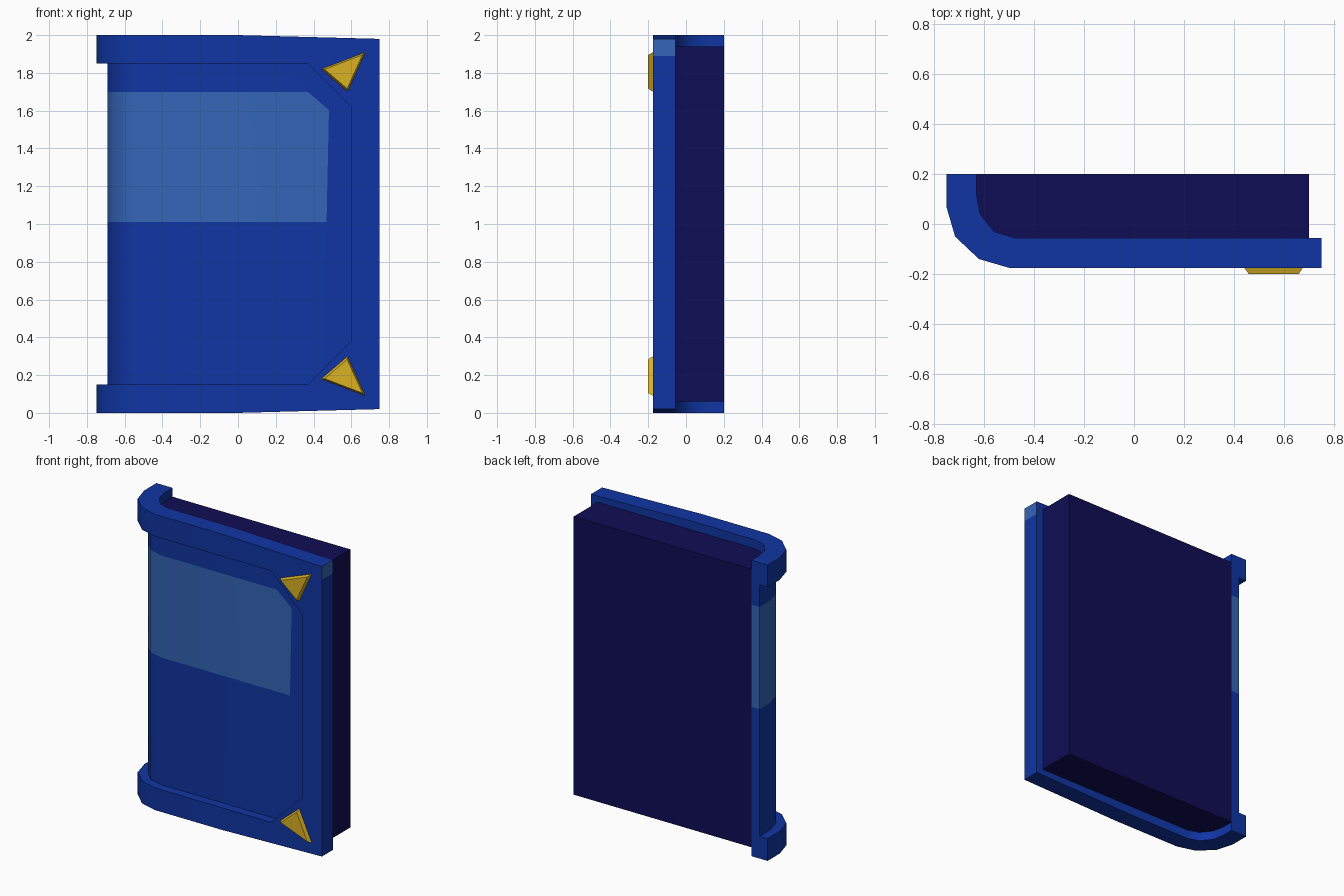
import bpy, bmesh, math
from mathutils import Vector

if "Cube" in bpy.data.objects:
    bpy.data.objects.remove(bpy.data.objects["Cube"])

def mat(name, c):
    m = bpy.data.materials.new(name)
    m.diffuse_color = (*c, 1)
    m.use_nodes = True
    m.node_tree.nodes["Principled BSDF"].inputs["Base Color"].default_value = m.diffuse_color
    return m

BLUE = mat("cover blue", (0.005, 0.036, 0.37))
LIGHT = mat("label light blue", (0.034, 0.13, 0.47))
NAVY = mat("page navy", (0.005, 0.004, 0.09))
GOLD = mat("corner gold", (0.70, 0.44, 0.018))

def finish(bm, name, mats, angle=40):
    bmesh.ops.recalc_face_normals(bm, faces=bm.faces[:])
    me = bpy.data.meshes.new(name)
    bm.to_mesh(me)
    bm.free()
    ob = bpy.data.objects.new(name, me)
    bpy.context.collection.objects.link(ob)
    for m in mats:
        me.materials.append(m)
    bpy.ops.object.select_all(action='DESELECT')
    ob.select_set(True)
    bpy.context.view_layer.objects.active = ob
    bpy.ops.object.shade_smooth_by_angle(angle=math.radians(angle))
    return ob

def loft(rings):
    """Join closed rings of points into a capped solid."""
    bm = bmesh.new()
    vs = [[bm.verts.new(p) for p in r] for r in rings]
    n = len(vs[0])
    for a, b in zip(vs, vs[1:]):
        for i in range(n):
            j = (i + 1) % n
            bm.faces.new((a[i], a[j], b[j], b[i]))
    bm.faces.new(vs[0])
    bm.faces.new(vs[-1])
    return bm

def cut(bm, co, no, faces=None):
    fs = list(faces if faces is not None else bm.faces)
    geom = fs + list({e for f in fs for e in f.edges}) + list({v for f in fs for v in f.verts})
    bmesh.ops.bisect_plane(bm, geom=geom, plane_co=co, plane_no=no)

# Wrap-around curves of the cover seen from above, spine to front
OUTER = [(-.75, .2), (-.75, .07), (-.715, -.05), (-.62, -.14), (-.5, -.175)]
MIDDLE = [(-.69, .2), (-.69, .09), (-.66, -.02), (-.59, -.09), (-.49, -.115)]
INNER = [(-.63, .2), (-.63, .12), (-.615, .04), (-.56, -.03), (-.48, -.055)]

# Raised frame: straps round the spine, joined by the right-hand bar
rings = [[(*o, 2), (*i, 2), (*i, 1.85), (*o, 1.85)] for o, i in zip(OUTER, INNER)]
for xo, zo, xi, zi in [(0, 2, 0, 1.85), (.37, 1.99, .37, 1.85), (.75, 1.98, .6, 1.62)]:
    rings.append([(xo, -.175, zo), (xo, -.055, zo), (xi, -.055, zi), (xi, -.175, zi)])
rings += [[(x, y, 2 - z) for x, y, z in r] for r in reversed(rings)]
bm = loft(rings)
edge = [f for f in bm.faces if f.calc_center_median().x > .749]
cut(bm, (0, 0, 1.89), (0, 0, 1), edge)
for f in bm.faces:
    c = f.calc_center_median()
    f.material_index = int(c.x > .749 and c.z > 1.89)
finish(bm, "cover_frame", [BLUE, LIGHT])

# Recessed cover panel with a light label band
outline = MIDDLE + [(.63, -.115), (.63, -.055)] + INNER[::-1]
bm = loft([[(x, y, z) for x, y in outline] for z in (.13, 1.87)])
ch_co, ch_no = Vector((.485, 0, 1.6)), Vector((.1, 0, .115))
side = Vector((.14, 0, -.003))
for co, no in [((0, 0, 1.01), (0, 0, 1)), ((0, 0, 1.7), (0, 0, 1)),
               (Vector((.475, 0, 1.3)), side), (ch_co, ch_no)]:
    cut(bm, co, no)
for f in bm.faces:
    c = f.calc_center_median()
    f.material_index = int(1.01 < c.z < 1.7 and (c - ch_co).dot(ch_no) < 0
                           and (c - Vector((.475, 0, 1.3))).dot(side) < 0)
finish(bm, "cover_panel", [BLUE, LIGHT])

# Page block filling the cover
outline = INNER + [(.7, -.055), (.7, .2)]
finish(loft([[(x, y, z) for x, y in outline] for z in (.06, 1.94)]), "page_block", [NAVY])

# Gold corner studs with slanted sides
tri = [Vector((.44, -.174, 1.82)), Vector((.675, -.174, 1.91)), Vector((.58, -.174, 1.70))]
mid = sum(tri, Vector()) / 3
for name, flip in (("top_corner_stud", False), ("bottom_corner_stud", True)):
    rs = [tri, [mid + (p - mid) * .85 + Vector((0, -.026, 0)) for p in tri]]
    if flip:
        rs = [[Vector((p.x, p.y, 2 - p.z)) for p in r] for r in rs]
    finish(loft(rs), name, [GOLD], 30)
